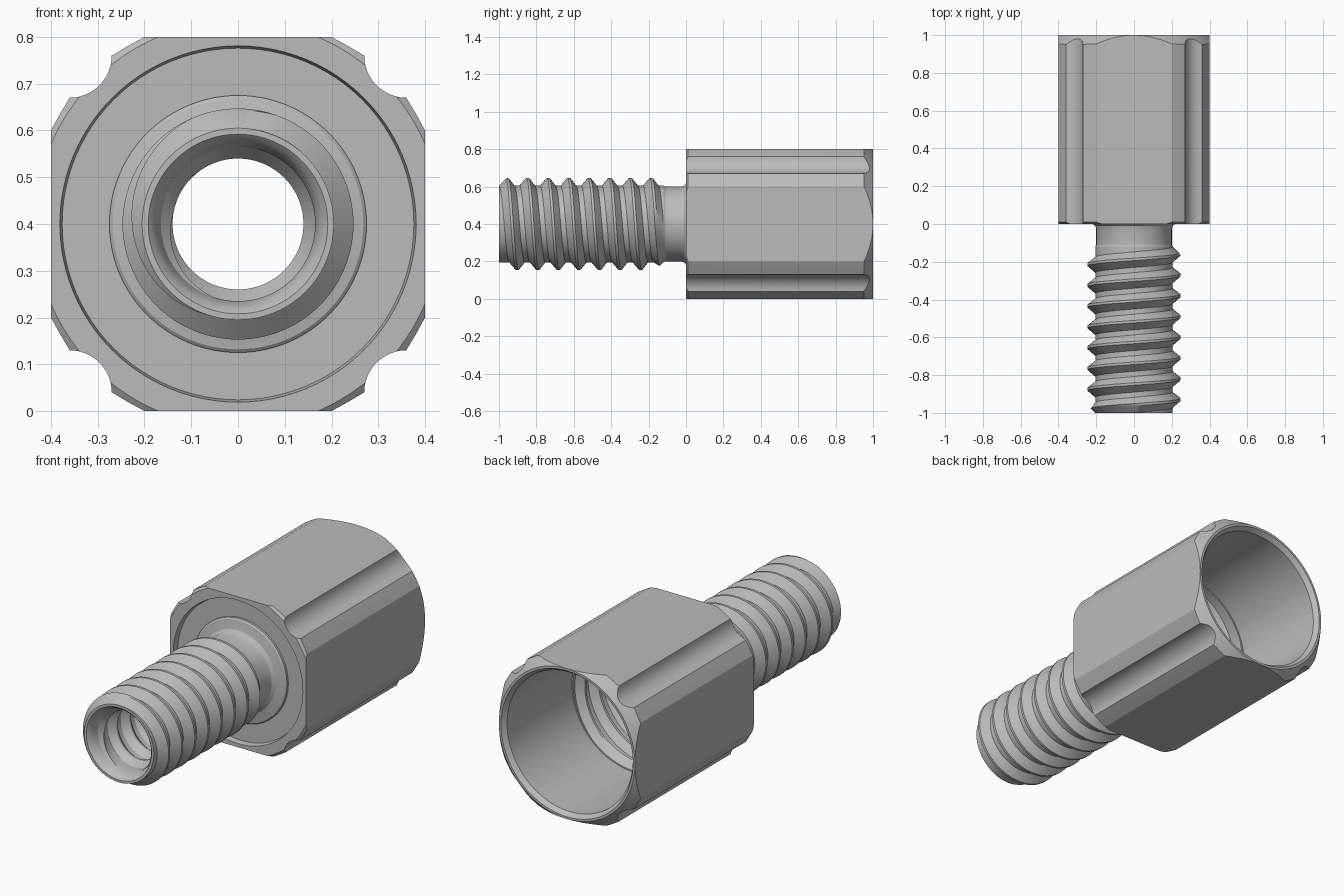
import bpy
import bmesh
import math
from mathutils import Matrix

cube = bpy.data.objects.get("Cube")
if cube:
    bpy.data.objects.remove(cube, do_unlink=True)

SIDES = 96
AXIS_Z = 0.4
PITCH = 0.11
# one thread turn: (fraction of pitch, fraction of height)
THREAD = [(0, 0), (0.25, 0), (0.58, 1), (0.7, 1)]

metal = bpy.data.materials.new("grey metal")
metal.use_nodes = True
metal.diffuse_color = (0.5, 0.5, 0.5, 1)
metal.node_tree.nodes["Principled BSDF"].inputs["Base Color"].default_value = (0.5, 0.5, 0.5, 1)


def ring_point(bm, i, r, y):
    a = -math.tau * i / SIDES
    return bm.verts.new((r * math.cos(a), y, AXIS_Z + r * math.sin(a)))


def lathe(bm, profile, closed=False):
    """Revolve (radius, y) points about the y axis."""
    rings = [[ring_point(bm, i, r, y) for i in range(SIDES)] for r, y in profile]
    pairs = list(zip(rings, rings[1:]))
    if closed:
        pairs.append((rings[-1], rings[0]))
    for a, b in pairs:
        for i in range(SIDES):
            k = (i + 1) % SIDES
            bm.faces.new((a[i], a[k], b[k], b[i]))


def thread(bm, base, height, y0, y1):
    """Right-handed helical thread, running out to the base radius at both ends."""
    k = len(THREAD)
    turns = math.ceil((y1 - y0) / PITCH) + 3
    rows = []
    for t in range(-1, turns):
        for frac, h in THREAD:
            row = []
            for i in range(SIDES):
                y = y0 + PITCH * (t + frac + i / SIDES)
                y = min(max(y, y0), y1)
                rise = min(h * abs(height), y - y0, y1 - y)
                row.append(ring_point(bm, i, base + math.copysign(rise, height), y))
            rows.append(row)
    for j in range(len(rows) - k - 1):
        for i in range(SIDES):
            # the seam joins each turn to the next one
            n, s = (i + 1, j) if i + 1 < SIDES else (0, j + k)
            bm.faces.new((rows[j][i], rows[s][n], rows[s + 1][n], rows[j + 1][i]))


def make_object(name, bm):
    bmesh.ops.remove_doubles(bm, verts=bm.verts, dist=0.00002)
    bmesh.ops.delete(bm, geom=[v for v in bm.verts if not v.link_faces], context="VERTS")
    bmesh.ops.recalc_face_normals(bm, faces=bm.faces)
    mesh = bpy.data.meshes.new(name)
    bm.to_mesh(mesh)
    bm.free()
    mesh.materials.append(metal)
    obj = bpy.data.objects.new(name, mesh)
    bpy.context.collection.objects.link(obj)
    return obj


def activate(obj):
    bpy.ops.object.select_all(action="DESELECT")
    obj.select_set(True)
    bpy.context.view_layer.objects.active = obj


# Square body with a round groove down each corner
quarter = [(0.4, 0.2), (0.382, 0.233)]
for s in range(13):
    a = math.radians(-90 - 90 * s / 12)
    quarter.append((0.36 + 0.09 * math.cos(a), 0.36 + 0.09 * math.sin(a)))
quarter += [(0.233, 0.382), (0.2, 0.4)]
outline = []
for q in range(4):
    turn = Matrix.Rotation(q * math.pi / 2, 2)
    for x, z in quarter:
        outline.append((turn[0][0] * x + turn[0][1] * z, turn[1][0] * x + turn[1][1] * z))
bm = bmesh.new()
front = bm.faces.new([bm.verts.new((x, -0.1, AXIS_Z + z)) for x, z in outline])
extruded = bmesh.ops.extrude_face_region(bm, geom=[front])["geom"]
bmesh.ops.translate(bm, vec=(0, 1.2, 0),
                    verts=[g for g in extruded if isinstance(g, bmesh.types.BMVert)])
body = make_object("square_body", bm)

# Turned envelope: end chamfers, deep rear cup and shallow front recess
bm = bmesh.new()
lathe(bm, [(0.4, 1), (0.388, 1), (0.37, 0.975), (0.37, 0.08), (0.2, 0.08), (0.2, 0.03),
           (0.376, 0.03), (0.381, 0), (0.435, 0), (0.46, 0.02), (0.6, 0.02), (0.6, 0.8)],
      closed=True)
envelope = make_object("body_envelope", bm)
envelope.hide_render = True
activate(body)
cut = body.modifiers.new("turning", "BOOLEAN")
cut.operation = "INTERSECT"
cut.solver = "EXACT"
cut.object = envelope
bpy.ops.object.modifier_apply(modifier=cut.name)
bpy.data.objects.remove(envelope, do_unlink=True)

# Hollow threaded stud: outer thread, neck with flared foot, threaded bore, countersunk tip
bm = bmesh.new()
thread(bm, 0.205, 0.042, -1, -0.12)
lathe(bm, [(0.205, -0.12), (0.2, -0.11), (0.2, -0.025), (0.205, -0.01), (0.22, 0.002),
           (0.245, 0.008), (0.268, 0.012), (0.275, 0.018), (0.275, 0.05), (0.2, 0.05),
           (0.2, 0.08), (0.165, 0.08)])
thread(bm, 0.165, -0.025, -0.94, 0.08)
lathe(bm, [(0.165, -0.94), (0.172, -0.97), (0.182, -0.99), (0.192, -1), (0.205, -1)])
stud = make_object("threaded_stud", bm)

# Thread inside the deep end of the cup
bm = bmesh.new()
thread(bm, 0.363, -0.035, 0.085, 0.43)
lathe(bm, [(0.363, 0.085), (0.38, 0.085), (0.38, 0.43), (0.363, 0.43)])
liner = make_object("cup_thread", bm)

for part in (body, stud, liner):
    activate(part)
    bpy.ops.object.shade_smooth_by_angle(angle=math.radians(25))
